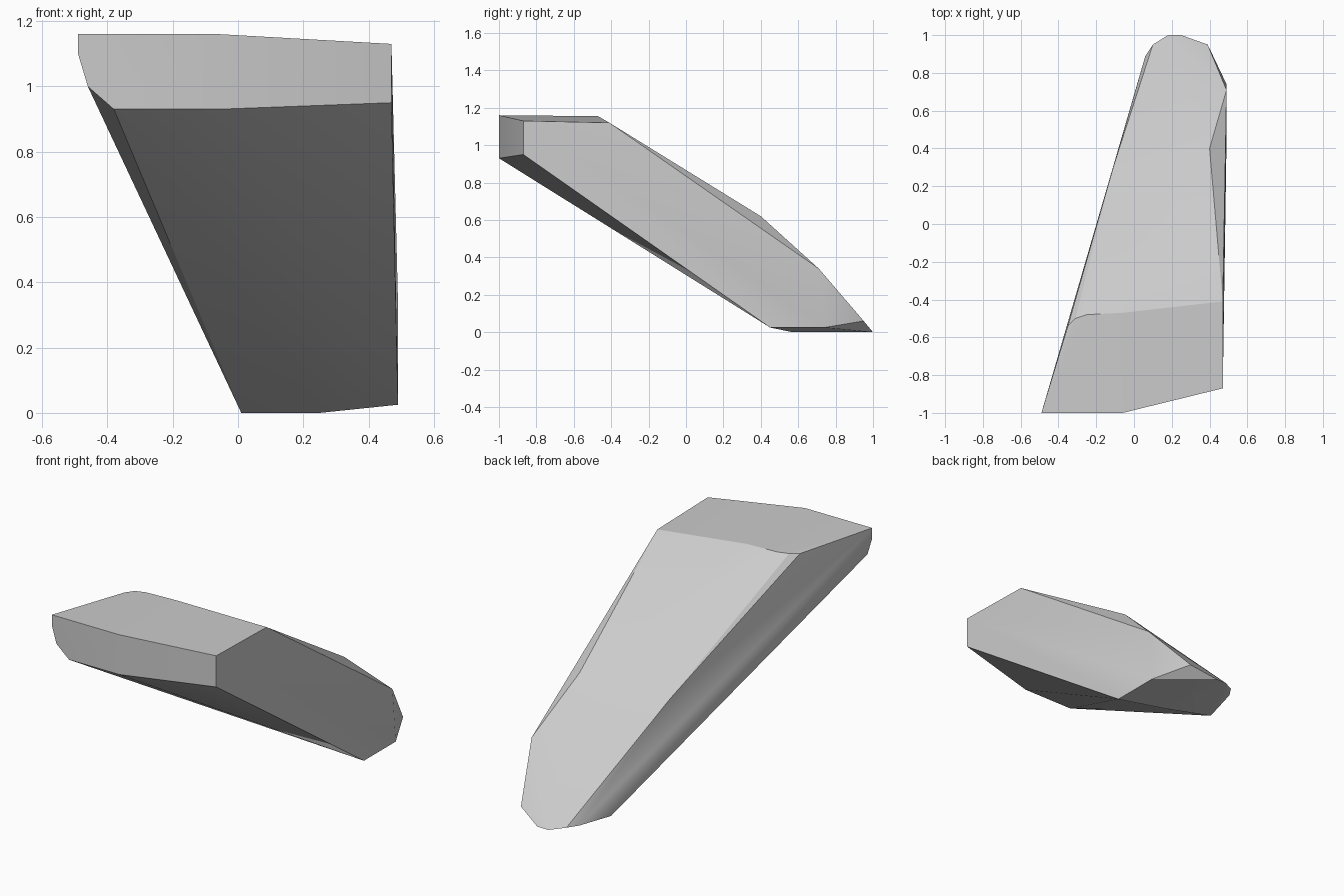
import bpy
import bmesh
import math

# Remove the default cube
default_cube = bpy.data.objects.get("Cube")
if default_cube:
    bpy.data.objects.remove(default_cube, do_unlink=True)


def make_material(name, colour):
    material = bpy.data.materials.new(name)
    material.use_nodes = True
    material.diffuse_color = colour
    material.node_tree.nodes["Principled BSDF"].inputs["Base Color"].default_value = colour
    return material


def make_hull(name, outlines, material):
    """Wrap a faceted solid around a set of corner outlines."""
    bm = bmesh.new()
    for outline in outlines:
        for corner in outline:
            bm.verts.new(corner)
    result = bmesh.ops.convex_hull(bm, input=bm.verts[:], use_existing_faces=False)
    spare = set(result["geom_interior"]) | set(result["geom_unused"])
    spare_verts = [v for v in spare if isinstance(v, bmesh.types.BMVert)]
    bmesh.ops.delete(bm, geom=spare_verts, context="VERTS")
    # Merge nearly flat triangles into clean facets
    bmesh.ops.dissolve_limit(bm, angle_limit=math.radians(1),
                             verts=bm.verts[:], edges=bm.edges[:])
    bmesh.ops.recalc_face_normals(bm, faces=bm.faces[:])
    mesh = bpy.data.meshes.new(name)
    bm.to_mesh(mesh)
    bm.free()
    mesh.materials.append(material)
    obj = bpy.data.objects.new(name, mesh)
    bpy.context.collection.objects.link(obj)
    return obj


# Front end, with a rounded lower corner and a swept-back left half
front_outline = [
    (-.49, -1, 1.16), (-.49, -1, 1.1), (-.46, -1, 1), (-.38, -1, .93),
    (-.06, -1, .93), (.47, -.87, .95), (.47, -.87, 1.13), (-.06, -1, 1.16),
]

# Rear rim of the flat top, rounded towards the right
top_rim = [
    (.47, -.41, 1.12), (-.06, -.47, 1.155), (-.25, -.48, 1.155),
    (-.31, -.5, 1.155), (-.35, -.54, 1.15),
]

# Bends along the sloping back: bevel on one side, shoulder on the other
slope_bends = [(.4, .4, .62), (.49, .71, .34), (-.11, .3, .57)]

# Rounded foot
foot_outline = [
    (.49, .45, .025), (.49, .74, .025), (.39, .95, .06), (.25, 1, 0),
    (.18, 1, 0), (.1, .95, .015), (.06, .89, .015), (.01, .67, 0), (.25, .57, 0),
]

grey = make_material("plain grey", (.6, .6, .6, 1))
block = make_hull("slanted_block",
                  [front_outline, top_rim, slope_bends, foot_outline], grey)

# Smooth the soft bends and keep the creases crisp
bpy.ops.object.select_all(action="DESELECT")
block.select_set(True)
bpy.context.view_layer.objects.active = block
bpy.ops.object.shade_smooth_by_angle(angle=math.radians(28))
